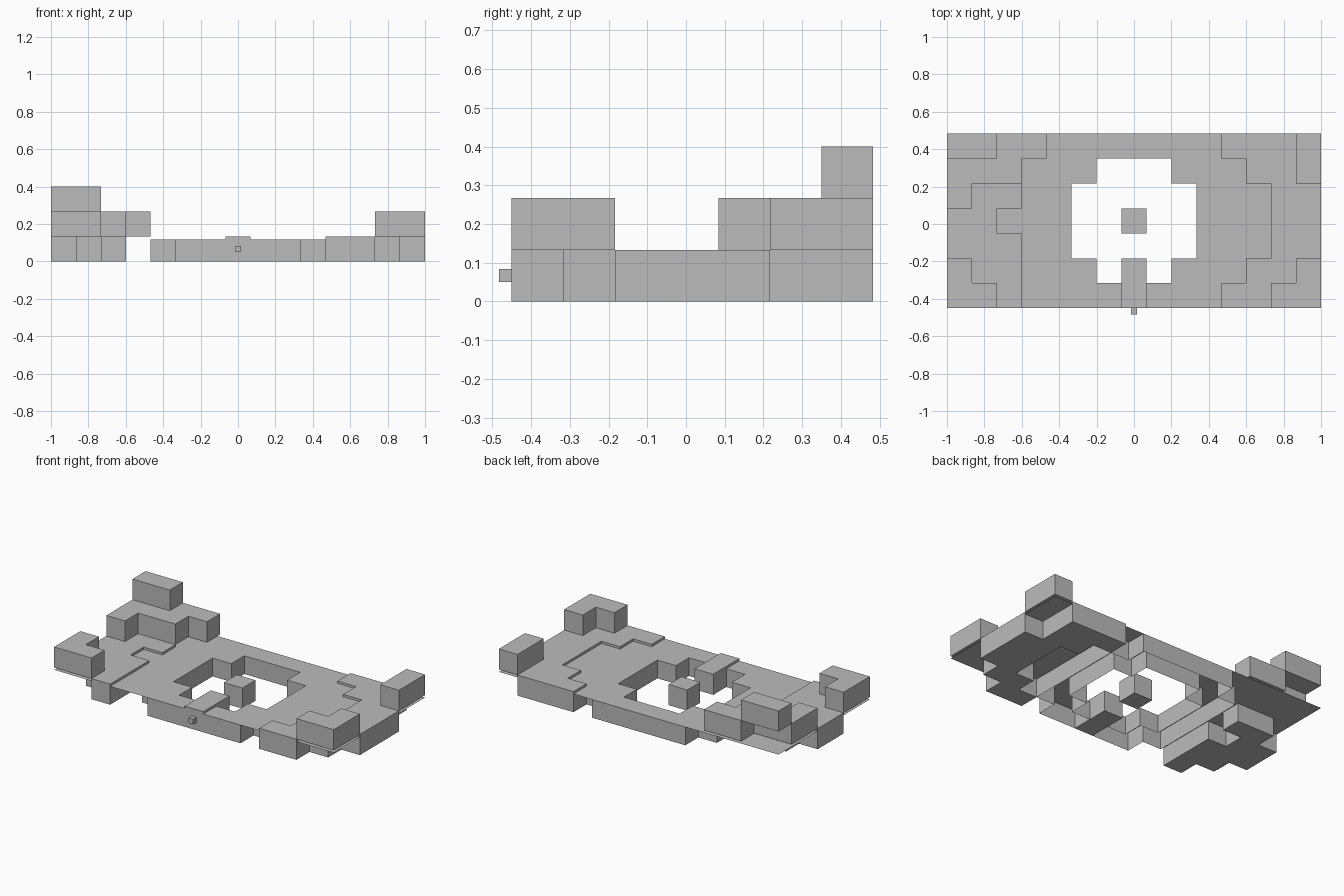
import bpy
import bmesh

cube = bpy.data.objects.get("Cube")
if cube:
    bpy.data.objects.remove(cube, do_unlink=True)

U = 2 / 15            # one block
X0, Y0 = -1.0, -0.45  # front corner of the block grid
WATER = 0.118         # water surface height
SIDES = ((1, 0), (-1, 0), (0, 1), (0, -1))

stone = bpy.data.materials.new("plain grey")
stone.use_nodes = True
grey = (0.5, 0.5, 0.5, 1)
stone.diffuse_color = grey
stone.node_tree.nodes["Principled BSDF"].inputs["Base Color"].default_value = grey


def cells(rows):
    """Set of (column, row) from {row: (first column, last column)}."""
    return {(c, r) for r, (a, b) in rows.items() for c in range(a, b + 1)}


def finish(name, bm):
    bmesh.ops.remove_doubles(bm, verts=bm.verts, dist=1e-5)
    mesh = bpy.data.meshes.new(name)
    bm.to_mesh(mesh)
    bm.free()
    mesh.materials.append(stone)
    obj = bpy.data.objects.new(name, mesh)
    bpy.context.collection.objects.link(obj)
    return obj


def quad(bm, points):
    bm.faces.new([bm.verts.new(p) for p in points])


def flat(bm, cell, z, up=True):
    x, y = X0 + cell[0] * U, Y0 + cell[1] * U
    pts = [(x, y, z), (x + U, y, z), (x + U, y + U, z), (x, y + U, z)]
    quad(bm, pts if up else pts[::-1])


def walls(bm, area, z0, z1):
    """Upright faces along the outline of an area of cells."""
    for c, r in area:
        for dx, dy in SIDES:
            if (c + dx, r + dy) in area:
                continue
            mx = X0 + (c + 0.5 + dx / 2) * U
            my = Y0 + (r + 0.5 + dy / 2) * U
            tx, ty = -dy * U / 2, dx * U / 2
            quad(bm, [(mx - tx, my - ty, z0), (mx + tx, my + ty, z0),
                      (mx + tx, my + ty, z1), (mx - tx, my - ty, z1)])


def blocks(name, area, level):
    bm = bmesh.new()
    z0, z1 = level * U, (level + 1) * U
    for cell in area:
        flat(bm, cell, z1)
        flat(bm, cell, z0, up=False)
    walls(bm, area, z0, z1)
    return finish(name, bm)


# Ground banks
blocks("left_bank", cells({0: (11, 12), 1: (12, 13), 2: (13, 14), 3: (13, 14),
                           4: (13, 14), 5: (12, 13), 6: (11, 13)}), 0)
blocks("right_bank", cells({0: (2, 2), 1: (1, 2), 2: (0, 2), 3: (0, 1),
                            4: (1, 2)}), 0)

# Raised corners
blocks("left_front_ledge", cells({0: (13, 14), 1: (14, 14)}), 1)
blocks("right_front_ledge", cells({0: (0, 1), 1: (0, 0)}), 1)
blocks("left_back_ledge", cells({5: (14, 14), 6: (14, 14)}), 1)
blocks("right_back_ledge", cells({4: (0, 0), 5: (0, 2), 6: (2, 3)}), 1)
blocks("right_back_peak", cells({6: (0, 1)}), 2)

# Pool centre and front pier
blocks("centre_block", {(7, 3)}, 0)
blocks("front_pier", {(7, 0), (7, 1)}, 0)

# Water sheet with an open well and a hanging ring of walls
well = cells({1: (6, 8), 2: (5, 9), 3: (5, 9), 4: (5, 9), 5: (6, 8)})
ring = cells({r: (5, 9) if r in (0, 6) else (4, 10) for r in range(7)}) - well
bm = bmesh.new()
for cell in cells({r: (0, 14) for r in range(7)}) - well:
    flat(bm, cell, WATER)
walls(bm, ring, 0, WATER)
finish("water", bm)

# Button on the front of the pier
bm = bmesh.new()
bmesh.ops.create_cube(bm, size=U / 4)
button = finish("button", bm)
button.location = (0, Y0 - U / 8, U / 2)
